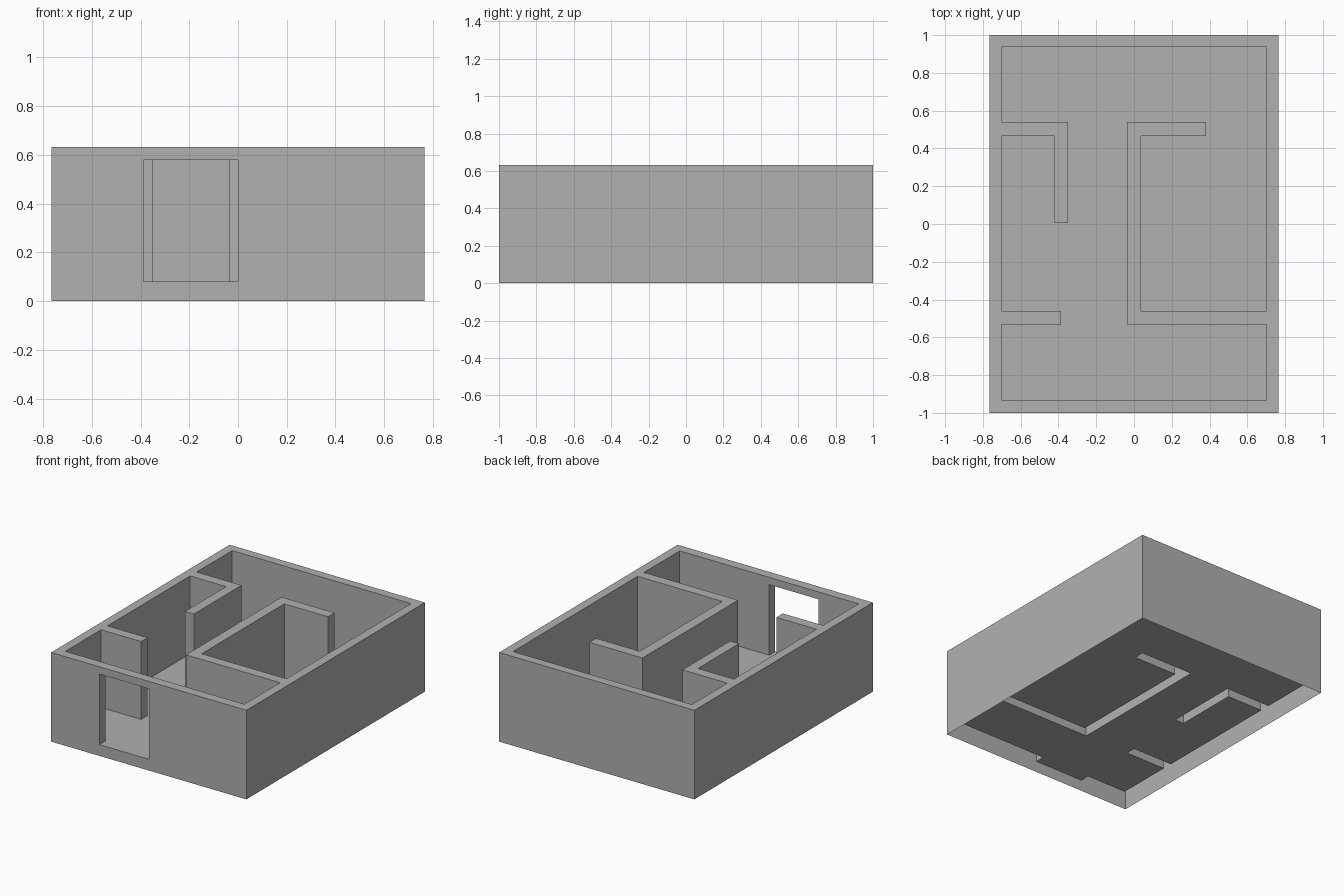
import bpy
import bmesh
import math
from mathutils import Vector

cube = bpy.data.objects.get("Cube")
if cube:
    bpy.data.objects.remove(cube, do_unlink=True)

# One plain plaster colour
GREY = (0.44, 0.44, 0.44, 1.0)
plaster = bpy.data.materials.new("plaster grey")
plaster.use_nodes = True
plaster.diffuse_color = GREY
bsdf = plaster.node_tree.nodes["Principled BSDF"]
bsdf.inputs["Base Color"].default_value = GREY
bsdf.inputs["Roughness"].default_value = 0.8

# Overall heights and plan extents
FLOOR, LINTEL, TOP = 0.08, 0.58, 0.632
HX, HY = 0.766, 1.0
IX, IY0, IY1 = 0.702, -0.932, 0.937

# Wall footprints as (x0, x1, y0, y1)
WALLS = [
    (-HX, HX, -HY, IY0),          # front wall
    (-HX, HX, IY1, HY),           # back wall
    (-HX, -IX, -HY, HY),          # right outer wall
    (IX, HX, -HY, HY),            # left outer wall
    (-IX, -0.35, 0.466, 0.54),    # hall partition
    (-0.42, -0.35, 0.005, 0.54),  # hall partition return
    (-IX, -0.387, -0.532, -0.46), # entry stub
    (-0.036, 0.037, -0.532, 0.54),# large room side
    (-0.036, 0.38, 0.466, 0.54),  # large room back
    (-0.036, IX, -0.532, -0.46),  # large room front
]
DOOR = (-0.387, 0.0, -HY, IY0)


def inside(box, x, y):
    return box[0] < x < box[1] and box[2] < y < box[3]


def solid(p):
    """True where the plan holds material at a point."""
    x, y, z = p
    if abs(x) > HX or abs(y) > HY or z > TOP:
        return False
    if z < FLOOR:
        return True
    if inside(DOOR, x, y) and z < LINTEL:
        return False
    return any(inside(w, x, y) for w in WALLS)


# Grid lines from every footprint edge
boxes = WALLS + [DOOR]
cuts = [
    sorted({v for b in boxes for v in b[:2]}),
    sorted({v for b in boxes for v in b[2:]}),
    [0.0, FLOOR, LINTEL, TOP],
]


def build(name, wanted):
    """Skin the border between material and air, keeping the wanted faces."""
    bm = bmesh.new()
    for axis in range(3):
        u, v = (axis + 1) % 3, (axis + 2) % 3
        for at in cuts[axis]:
            for u0, u1 in zip(cuts[u], cuts[u][1:]):
                for v0, v1 in zip(cuts[v], cuts[v][1:]):
                    mid = Vector()
                    mid[axis], mid[u], mid[v] = at, (u0 + u1) / 2, (v0 + v1) / 2
                    step = Vector()
                    step[axis] = 0.0005
                    low, high = solid(mid - step), solid(mid + step)
                    # The underside stays open
                    if low == high or (axis == 2 and at == 0.0):
                        continue
                    if not wanted(axis, at):
                        continue
                    corners = []
                    for a, b in ((u0, v0), (u1, v0), (u1, v1), (u0, v1)):
                        p = Vector()
                        p[axis], p[u], p[v] = at, a, b
                        corners.append(bm.verts.new(p))
                    bm.faces.new(corners if low else corners[::-1])
    bmesh.ops.remove_doubles(bm, verts=bm.verts, dist=0.0001)
    bmesh.ops.dissolve_limit(bm, angle_limit=math.radians(1),
                             verts=bm.verts, edges=bm.edges)
    mesh = bpy.data.meshes.new(name)
    bm.to_mesh(mesh)
    bm.free()
    mesh.materials.append(plaster)
    obj = bpy.data.objects.new(name, mesh)
    bpy.context.collection.objects.link(obj)


def is_floor(axis, at):
    return axis == 2 and at == FLOOR


build("floor", is_floor)
build("walls", lambda axis, at: not is_floor(axis, at))
